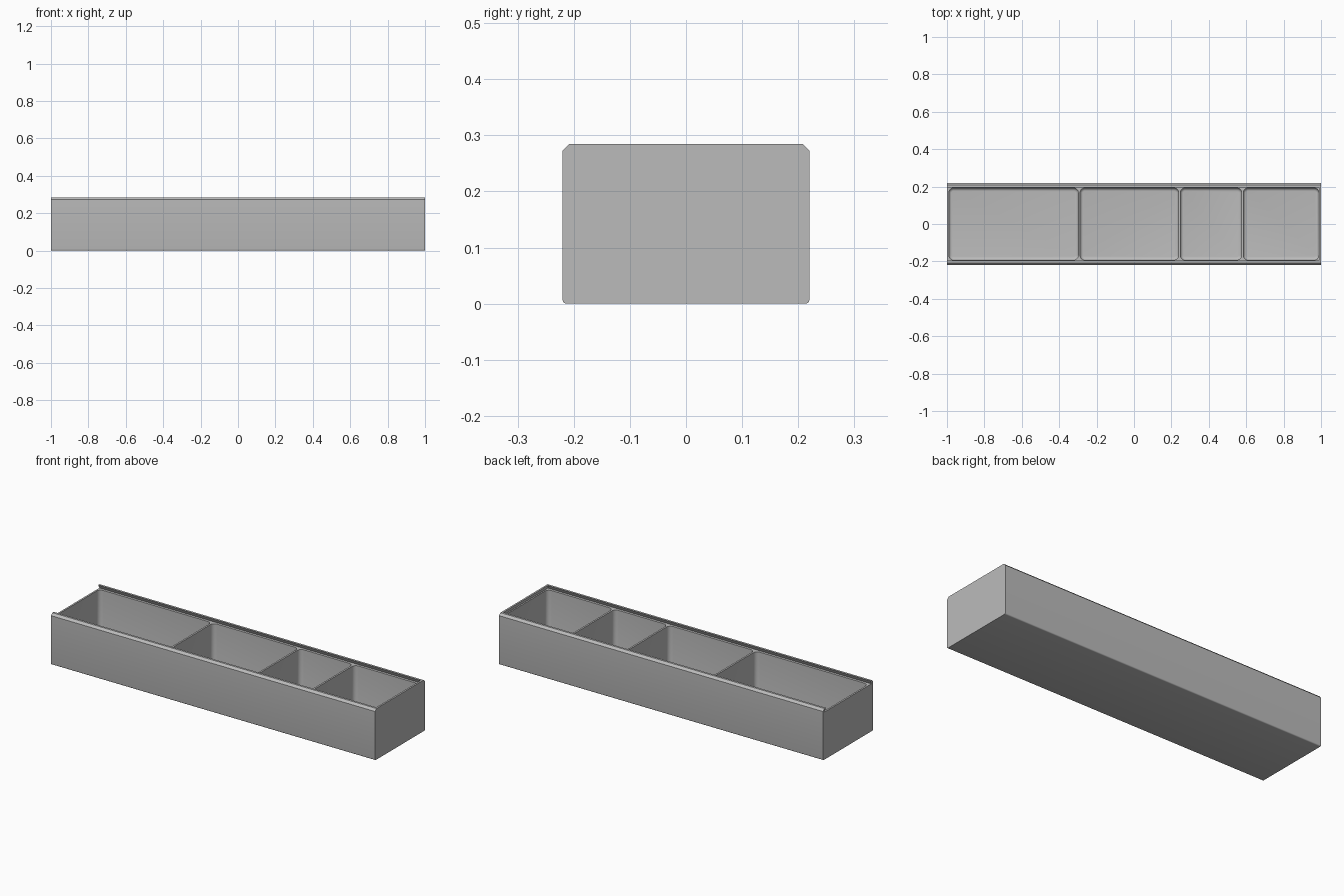
import bpy, bmesh, math

cube = bpy.data.objects.get("Cube")
if cube:
    bpy.data.objects.remove(cube)

LENGTH, HALF_W, HEIGHT = 2.0, 0.22, 0.285
LEDGE = 0.265      # height of the dividers and lid track floor
FLOOR = 0.012

grey = bpy.data.materials.new("plain grey")
grey.use_nodes = True
grey.diffuse_color = (0.5, 0.5, 0.5, 1)
grey.node_tree.nodes["Principled BSDF"].inputs["Base Color"].default_value = (0.5, 0.5, 0.5, 1)


def make_object(name, bm):
    bmesh.ops.recalc_face_normals(bm, faces=bm.faces)
    mesh = bpy.data.meshes.new(name)
    bm.to_mesh(mesh)
    bm.free()
    mesh.materials.append(grey)
    obj = bpy.data.objects.new(name, mesh)
    bpy.context.collection.objects.link(obj)
    return obj


def loft(name, ring_a, ring_b):
    """Closed solid between two matching rings of points."""
    bm = bmesh.new()
    a = [bm.verts.new(p) for p in ring_a]
    b = [bm.verts.new(p) for p in ring_b]
    bm.faces.new(a)
    bm.faces.new(b)
    for i in range(len(a)):
        j = (i + 1) % len(a)
        bm.faces.new((a[i], a[j], b[j], b[i]))
    return make_object(name, bm)


def pocket(name, x0, x1, half_y, z0, z1, corner, base):
    """Rounded compartment cutter: rounded upright corners, then a rounded floor."""
    bm = bmesh.new()
    bmesh.ops.create_cube(bm, size=1)
    for v in bm.verts:
        v.co.x = x0 if v.co.x < 0 else x1
        v.co.y *= 2 * half_y
        v.co.z = z0 if v.co.z < 0 else z1
    upright = [e for e in bm.edges if abs(e.verts[0].co.z - e.verts[1].co.z) > 0.1]
    bmesh.ops.bevel(bm, geom=upright, offset=corner, segments=6, profile=0.5, affect='EDGES')
    rim = [e for e in bm.edges if all(abs(v.co.z - z0) < 1e-5 for v in e.verts)]
    bmesh.ops.bevel(bm, geom=rim, offset=base, segments=5, profile=0.5, affect='EDGES')
    return make_object(name, bm)


def cut(target, cutter):
    mod = target.modifiers.new("cut", 'BOOLEAN')
    mod.operation = 'DIFFERENCE'
    mod.solver = 'EXACT'
    mod.object = cutter
    bpy.context.view_layer.objects.active = target
    bpy.ops.object.modifier_apply(modifier=mod.name)
    bpy.data.objects.remove(cutter)


# Outer body: end profile with chamfered top and rounded bottom edges
R, CH = 0.007, 0.012
half = [(HALF_W - R + R * math.sin(a), R - R * math.cos(a))
        for a in (math.pi / 2 * i / 4 for i in range(5))]
half += [(HALF_W, HEIGHT - CH), (HALF_W - CH, HEIGHT)]
profile = half + [(-y, z) for y, z in reversed(half)]
box = loft("divided_box", [(-LENGTH / 2, y, z) for y, z in profile],
           [(LENGTH / 2, y, z) for y, z in profile])


# Dovetail track for a sliding lid, open at one end
def track_ring(half_y, end, z):
    return [(-1.1, -half_y, z), (end, -half_y, z), (end, half_y, z), (-1.1, half_y, z)]


slope = 0.01 / (HEIGHT - LEDGE)
top = HEIGHT + 0.01
rise = slope * (top - LEDGE)
cut(box, loft("track_cutter", track_ring(0.206, 0.996, LEDGE),
              track_ring(0.206 - rise, 0.996 - rise * 0.6, top)))

# Four compartments with thin dividers
for x0, x1 in ((-0.99, -0.298), (-0.288, 0.238), (0.248, 0.575), (0.585, 0.988)):
    cut(box, pocket("compartment_cutter", x0, x1, 0.192, FLOOR, HEIGHT - 0.005, 0.024, 0.016))

bpy.ops.object.select_all(action='DESELECT')
box.select_set(True)
bpy.context.view_layer.objects.active = box
bpy.ops.object.shade_smooth_by_angle(angle=math.radians(30))
